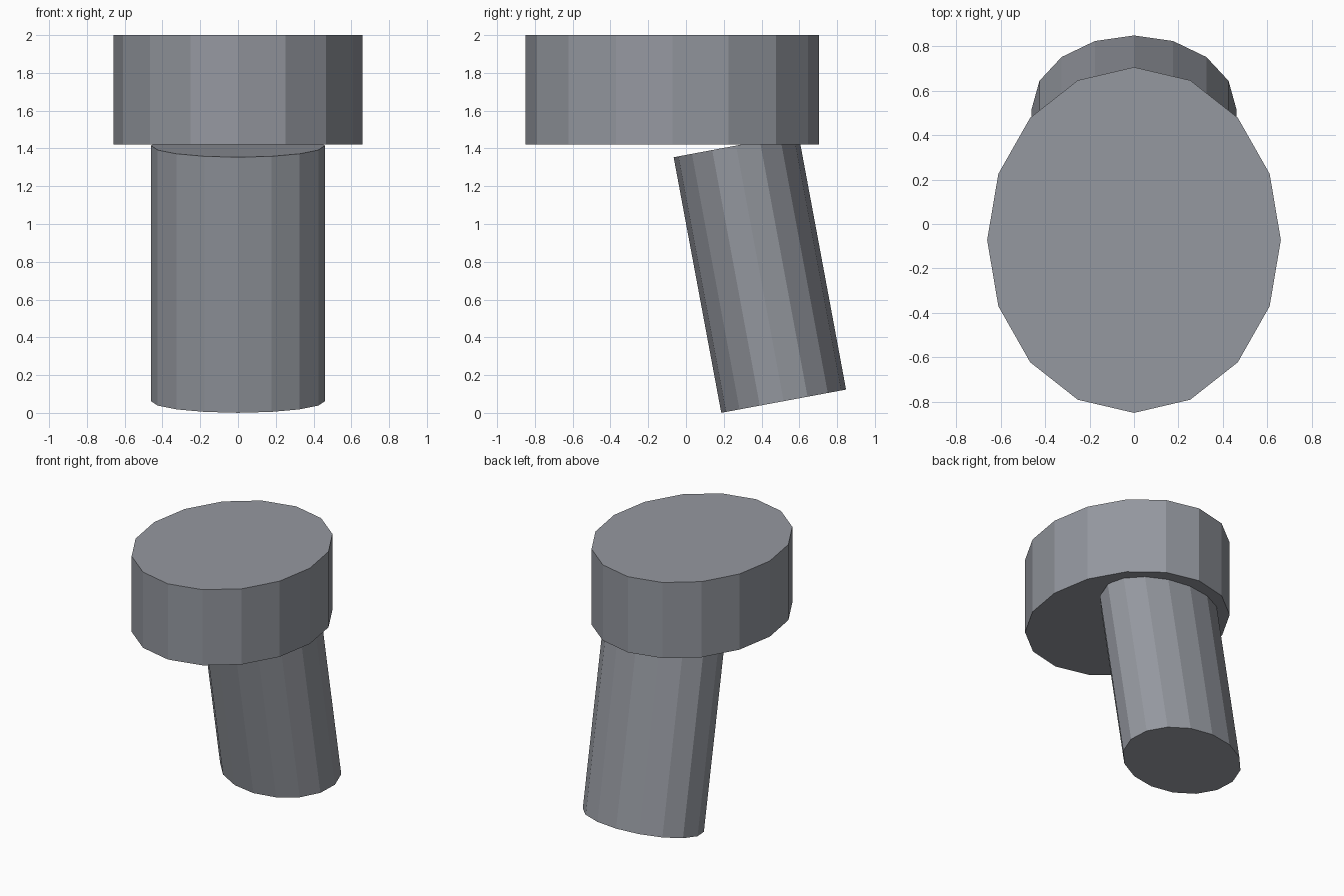
import bpy
import math
from mathutils import Matrix, Vector

if "Cube" in bpy.data.objects:
    bpy.data.objects.remove(bpy.data.objects["Cube"])

grey = bpy.data.materials.new("steel grey")
grey.diffuse_color = (0.30, 0.315, 0.35, 1.0)
grey.use_nodes = True
grey.node_tree.nodes["Principled BSDF"].inputs["Base Color"].default_value = grey.diffuse_color


def oval_cylinder(name, center, rx, ry, height, tilt=0.0):
    """Sixteen-sided oval cylinder, tilted about x, flat faced."""
    bpy.ops.mesh.primitive_cylinder_add(vertices=16, radius=1, depth=1)
    obj = bpy.context.object
    obj.name = name
    obj.data.transform(
        Matrix.Translation(center)
        @ Matrix.Rotation(tilt, 4, 'X')
        @ Matrix.Diagonal((rx, ry, height, 1.0)))
    obj.data.materials.append(grey)
    return obj


# Upright oval head
oval_cylinder("head", (0, -0.072, 1.71), 0.66, 0.777, 0.58)

# Leaning shaft, its upper end partly sunk into the head
low, high = Vector((0, 0.517, 0.062)), Vector((0, 0.265, 1.415))
axis = high - low
oval_cylinder("shaft", (low + high) / 2, 0.46, 0.336, axis.length,
              math.atan2(-axis.y, axis.z))
